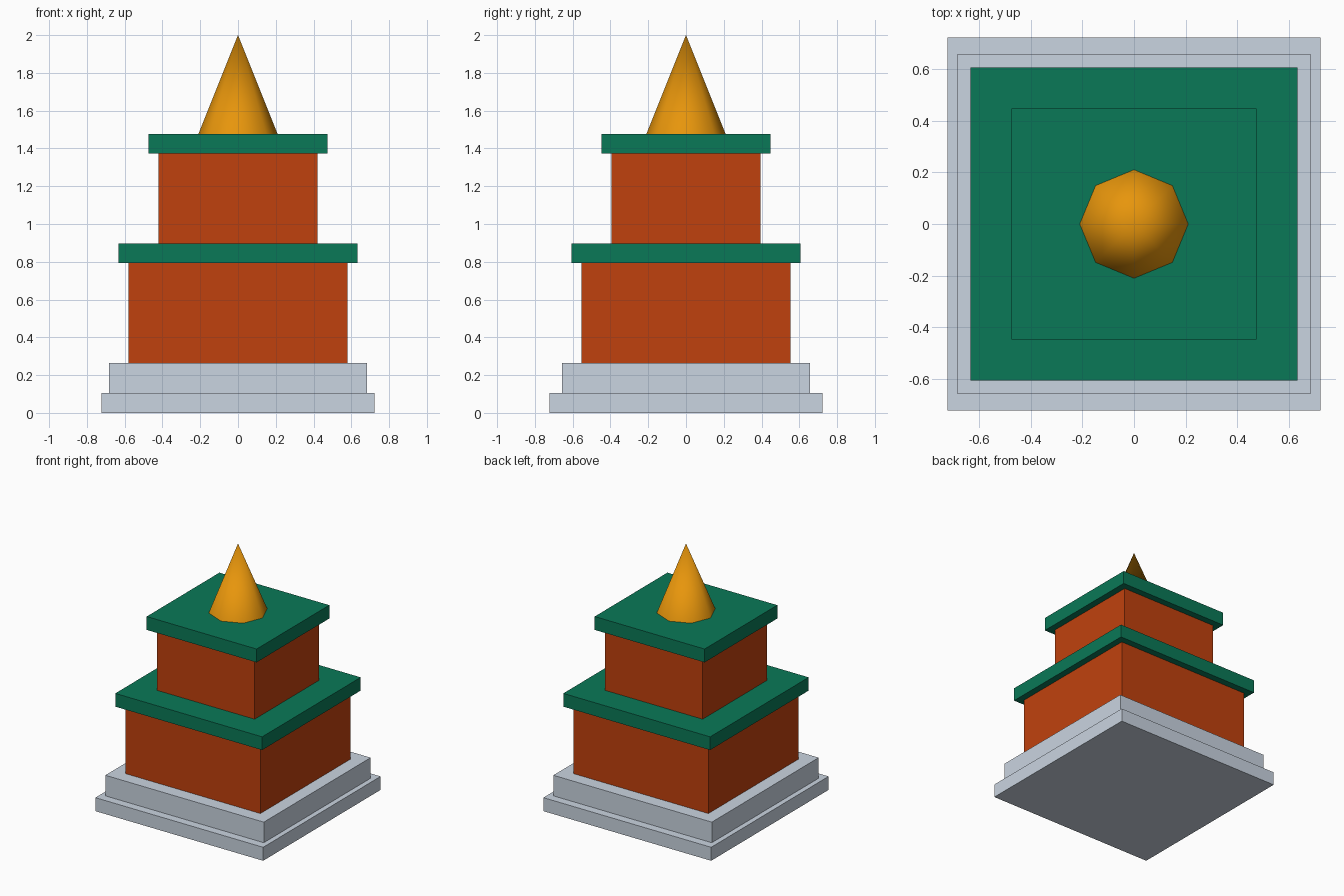
import bpy
import math

old = bpy.data.objects.get("Cube")
if old:
    bpy.data.objects.remove(old, do_unlink=True)


def make_material(name, color):
    mat = bpy.data.materials.new(name)
    mat.use_nodes = True
    mat.diffuse_color = (*color, 1)
    mat.node_tree.nodes["Principled BSDF"].inputs["Base Color"].default_value = (*color, 1)
    return mat


stone = make_material("pale grey stone", (0.59, 0.66, 0.75))
wall = make_material("rust red wall", (0.53, 0.053, 0.004))
roof = make_material("green roof", (0.003, 0.19, 0.095))
gold = make_material("gold", (0.90, 0.34, 0.004))


def slab(name, half_x, half_y, bottom, top, mat):
    bpy.ops.mesh.primitive_cube_add(size=2, location=(0, 0, (bottom + top) / 2))
    obj = bpy.context.object
    obj.name = name
    obj.scale = (half_x, half_y, (top - bottom) / 2)
    bpy.ops.object.transform_apply(location=False, rotation=False, scale=True)
    obj.data.materials.append(mat)


# Stepped plinth
slab("lower_plinth", 0.722, 0.722, 0, 0.105, stone)
slab("upper_plinth", 0.682, 0.657, 0.105, 0.265, stone)

# Two storeys, each with an overhanging roof slab
slab("lower_storey", 0.58, 0.553, 0.265, 0.793, wall)
slab("lower_roof", 0.632, 0.606, 0.793, 0.896, roof)
slab("upper_storey", 0.42, 0.395, 0.896, 1.372, wall)
slab("upper_roof", 0.473, 0.447, 1.372, 1.476, roof)

# Eight-sided spire
bottom, top = 1.476, 2.0
bpy.ops.mesh.primitive_cone_add(vertices=8, radius1=0.21, radius2=0,
                                depth=top - bottom, location=(0, 0, (bottom + top) / 2))
spire = bpy.context.object
spire.name = "spire"
spire.data.materials.append(gold)
bpy.ops.object.shade_smooth_by_angle(angle=math.radians(60))
